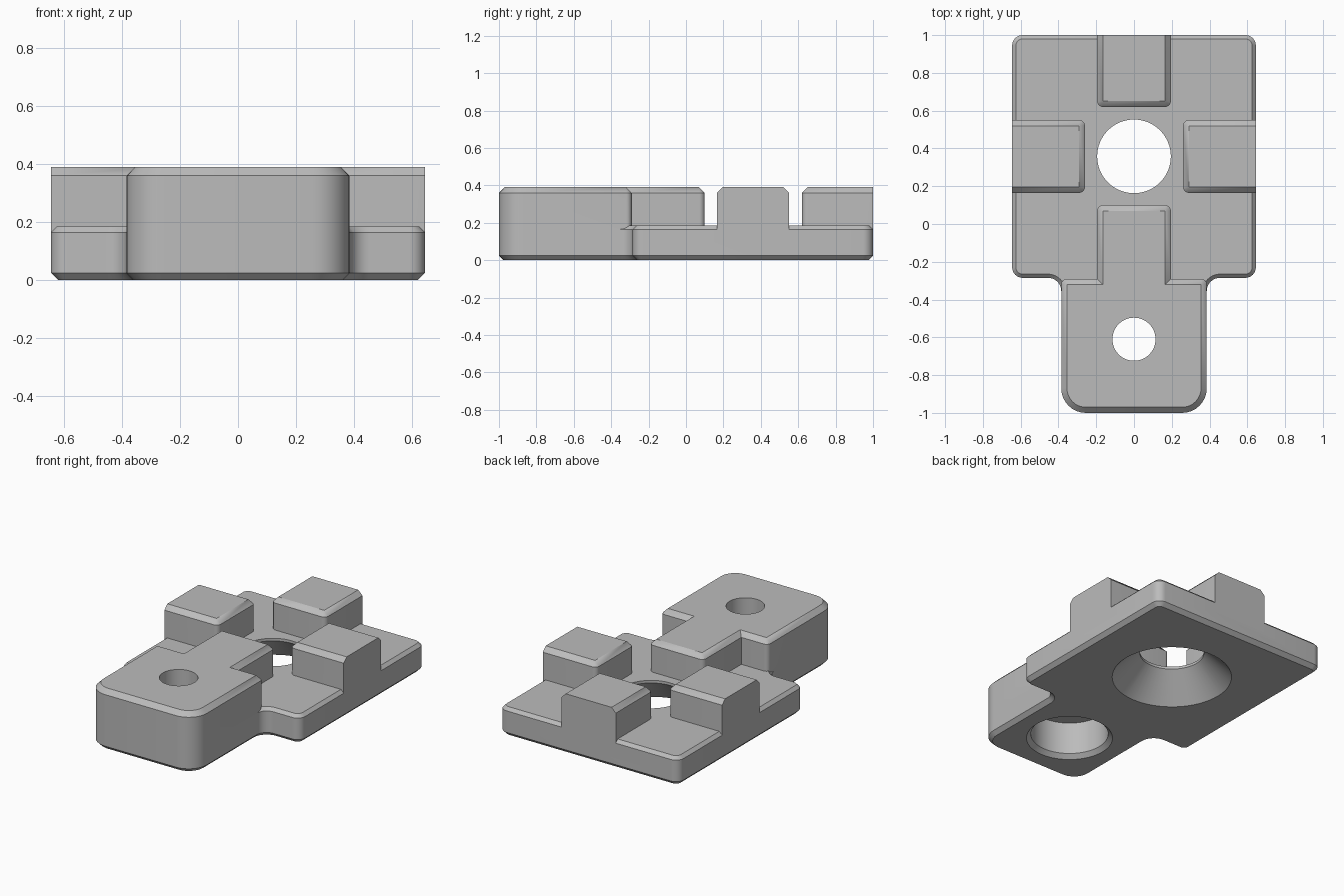
import bpy, bmesh, math
from mathutils import Vector

if "Cube" in bpy.data.objects:
    bpy.data.objects.remove(bpy.data.objects["Cube"], do_unlink=True)

grey = bpy.data.materials.new("plain grey")
grey.use_nodes = True
grey.diffuse_color = (0.5, 0.5, 0.5, 1)
grey.node_tree.nodes["Principled BSDF"].inputs["Base Color"].default_value = (0.5, 0.5, 0.5, 1)


def outline(corners, inset, flush, steps=8):
    """Counter-clockwise polygon with filleted corners; edges in flush are not inset."""
    n = len(corners)
    pts = [Vector(c[:2]) for c in corners]
    dirs = [(pts[(i + 1) % n] - pts[i]).normalized() for i in range(n)]
    result = []
    for i in range(n):
        a, b = dirs[i - 1], dirs[i]
        turn = a.cross(b)
        da = 0 if (i - 1) % n in flush else inset
        db = 0 if i in flush else inset
        # corner of the two inset edges
        p = pts[i] + (a * db - b * da) * (1 / turn)
        p = pts[i] + (b * da - a * db) / turn
        r = corners[i][2]
        if r:
            r = max(r - inset, 0) if turn > 0 else r + inset
        sign = 1 if turn > 0 else -1
        angle = a.angle(b)
        tangent = r * math.tan(angle / 2)
        start = p - a * tangent
        left = Vector((-a.y, a.x)) * sign
        for k in range(steps + 1):
            t = angle * k / steps
            result.append(start + a * r * math.sin(t) + left * r * (1 - math.cos(t)))
    return result


def loft(name, rings):
    """Closed solid through rings of equal point count."""
    bm = bmesh.new()
    loops = [[bm.verts.new(p) for p in ring] for ring in rings]
    n = len(loops[0])
    for low, high in zip(loops, loops[1:]):
        for i in range(n):
            j = (i + 1) % n
            bm.faces.new((low[i], low[j], high[j], high[i]))
    bm.faces.new(loops[0][::-1])
    bm.faces.new(loops[-1])
    bmesh.ops.remove_doubles(bm, verts=bm.verts, dist=1e-5)
    bmesh.ops.recalc_face_normals(bm, faces=bm.faces)
    mesh = bpy.data.meshes.new(name)
    bm.to_mesh(mesh)
    bm.free()
    mesh.materials.append(grey)
    obj = bpy.data.objects.new(name, mesh)
    bpy.context.collection.objects.link(obj)
    return obj


def slab(name, corners, levels, flush=()):
    return loft(name, [[(p.x, p.y, z) for p in outline(corners, d, flush)] for z, d in levels])


def lathe(name, y, profile, sides=64):
    turns = [math.tau * k / sides for k in range(sides)]
    return loft(name, [[(r * math.cos(t), y + r * math.sin(t), z) for t in turns] for r, z in profile])


def combine(body, tool, operation):
    mod = body.modifiers.new(operation, "BOOLEAN")
    mod.operation, mod.solver, mod.object = operation, "EXACT", tool
    bpy.context.view_layer.objects.active = body
    bpy.ops.object.modifier_apply(modifier=mod.name)
    bpy.data.objects.remove(tool, do_unlink=True)


W, T, N = 0.645, 0.385, 0.195      # half widths of plate, tab and key blocks
STEP, TOP = 0.185, 0.39            # heights of plate and blocks
RISE = [(0.1, 0), (TOP - 0.03, 0), (TOP, 0.03)]

# Base plate with the tab outline, chamfered above and below
right = [(T, -1, 0.13), (T, -0.285, 0.07), (W, -0.285, 0.055), (W, 1, 0.055)]
left = [(-x, y, r) for x, y, r in reversed(right)]
body = slab("locking_plate", right + left,
            [(0, 0.025), (0.025, 0), (STEP - 0.02, 0), (STEP, 0.02)])

# Raised tab with its neck
right = [(T, -1, 0.13), (T, -0.29, 0.03), (N, -0.29, 0), (N, 0.1, 0.03)]
left = [(-x, y, r) for x, y, r in reversed(right)]
combine(body, slab("tab", right + left, RISE), "UNION")

# Side keys, flush with the plate's outer edges
key = [(0.26, 0.165, 0.03), (W, 0.165, 0), (W, 0.55, 0), (0.26, 0.55, 0.03)]
combine(body, slab("left_key", key, RISE, {1}), "UNION")
mirrored = [(-x, y, r) for x, y, r in reversed(key)]
combine(body, slab("right_key", mirrored, RISE, {1}), "UNION")

# Back key
key = [(-N, 0.62, 0.03), (N, 0.62, 0.03), (N, 1, 0), (-N, 1, 0)]
combine(body, slab("back_key", key, RISE, {2}), "UNION")

# Countersunk centre hole and counterbored tab hole
combine(body, lathe("centre_hole", 0.358, [(0.373, -0.01), (N, 0.168), (N, 0.5)]), "DIFFERENCE")
combine(body, lathe("tab_hole", -0.61, [(0.272, -0.01), (0.235, 0.027), (0.235, 0.24),
                                        (0.114, 0.24), (0.114, 0.5)]), "DIFFERENCE")

# Smooth the rounded walls, keep chamfers crisp
bpy.ops.object.select_all(action="DESELECT")
body.select_set(True)
bpy.context.view_layer.objects.active = body
bpy.ops.object.shade_smooth_by_angle(angle=math.radians(30))
